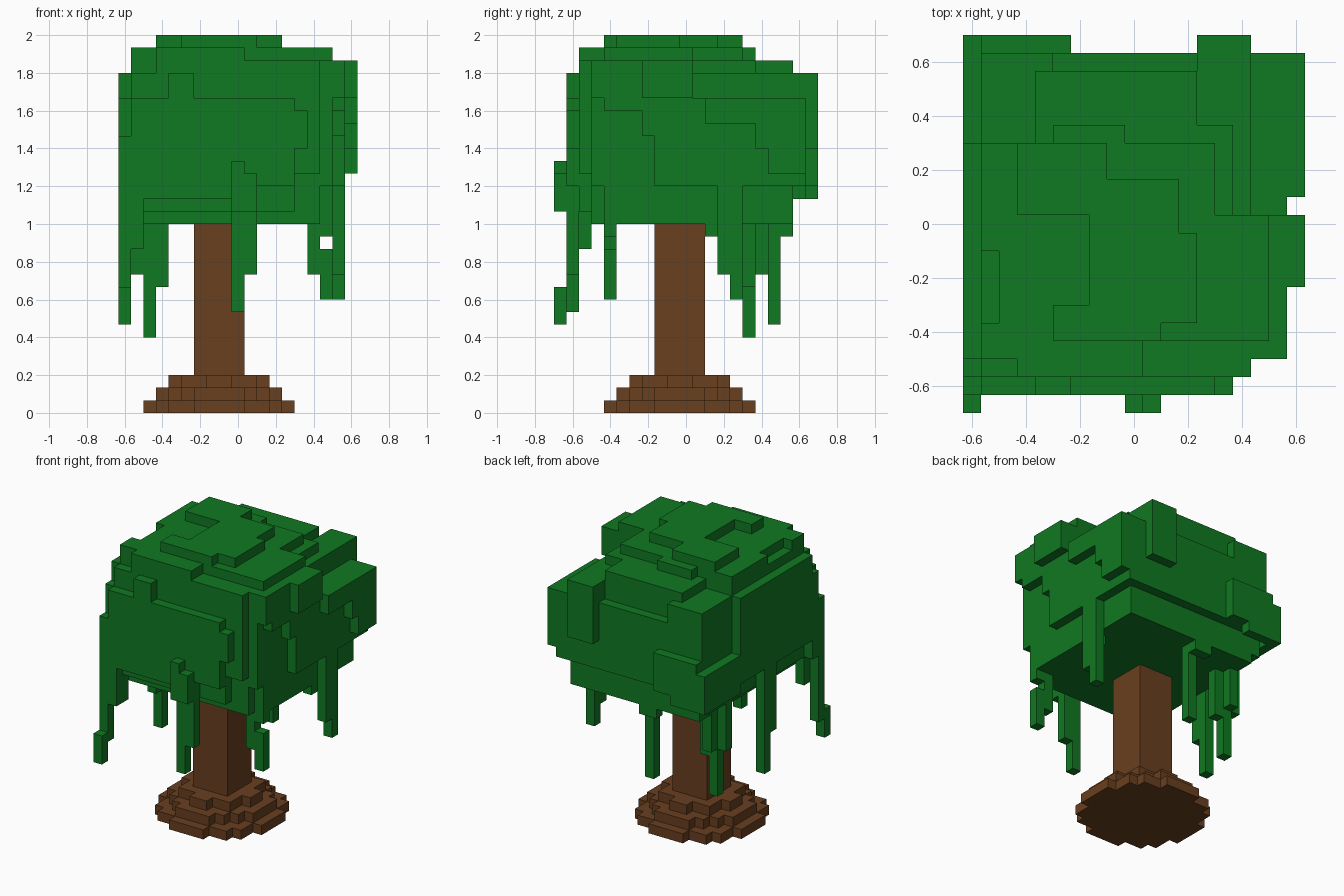
import bpy, bmesh
from mathutils import Vector

V = 1 / 15                      # block size
OX, OY = -9.5, -10.5            # grid origin in blocks


def block(x0, x1, y0, y1, z0, z1):
    return {(x, y, z) for x in range(x0, x1) for y in range(y0, y1) for z in range(z0, z1)}


def fill(*boxes):
    out = set()
    for b in boxes:
        out |= block(*b)
    return out


def disc(cx, cy, r, z):
    return {(x, y, z) for x in range(30) for y in range(30)
            if (x + .5 - cx) ** 2 + (y + .5 - cy) ** 2 <= (r - .25) ** 2}


# the six sides of a block
SIDES = {(1, 0, 0): [(1, 0, 0), (1, 1, 0), (1, 1, 1), (1, 0, 1)],
         (-1, 0, 0): [(0, 0, 0), (0, 0, 1), (0, 1, 1), (0, 1, 0)],
         (0, 1, 0): [(0, 1, 0), (0, 1, 1), (1, 1, 1), (1, 1, 0)],
         (0, -1, 0): [(0, 0, 0), (1, 0, 0), (1, 0, 1), (0, 0, 1)],
         (0, 0, 1): [(0, 0, 1), (1, 0, 1), (1, 1, 1), (0, 1, 1)],
         (0, 0, -1): [(0, 0, 0), (0, 1, 0), (1, 1, 0), (1, 0, 0)]}


def build(name, cells, mat):
    bm = bmesh.new()
    verts = {}
    for c in cells:
        for d, quad in SIDES.items():
            if tuple(a + b for a, b in zip(c, d)) in cells:
                continue
            face = []
            for q in quad:
                p = tuple(a + b for a, b in zip(c, q))
                if p not in verts:
                    verts[p] = bm.verts.new(Vector((p[0] + OX, p[1] + OY, p[2])) * V)
                face.append(verts[p])
            bm.faces.new(face)
    bmesh.ops.dissolve_limit(bm, angle_limit=0.01, verts=bm.verts, edges=bm.edges)
    me = bpy.data.meshes.new(name)
    bm.to_mesh(me)
    bm.free()
    me.materials.append(mat)
    bpy.context.collection.objects.link(bpy.data.objects.new(name, me))


def material(name, rgb):
    m = bpy.data.materials.new(name)
    m.diffuse_color = (*rgb, 1)
    return m


bark = material("bark", (0.14, 0.05, 0.014))
leaf = material("leaf", (0.005, 0.19, 0.016))

# trunk and stepped root mound
build("trunk", block(6, 10, 8, 12, 3, 15), bark)
build("root_mound", disc(8, 10, 6, 0) | disc(8, 10, 5, 1) | disc(8, 10, 4, 2), bark)

# canopy: underside and main body
crown = fill((2, 17, 3, 19, 15, 17), (1, 17, 2, 19, 16, 18), (1, 17, 2, 20, 18, 25),
             (0, 17, 3, 15, 18, 25), (0, 5, 3, 15, 24, 27), (1, 5, 15, 20, 18, 27),
             (1, 17, 3, 11, 25, 28), (1, 15, 11, 15, 25, 28), (5, 15, 15, 16, 25, 28),
             (15, 16, 11, 16, 25, 27))
# recessed front right corner
crown -= fill((14, 17, 2, 3, 15, 19), (16, 17, 2, 3, 15, 30), (16, 17, 3, 5, 15, 18))
# front face
crown |= fill((1, 14, 1, 2, 18, 25), (1, 10, 1, 2, 17, 18), (14, 15, 1, 2, 21, 24),
              (0, 1, 1, 3, 16, 22), (4, 6, 1, 2, 25, 27), (1, 16, 2, 3, 25, 27), (0, 1, 2, 3, 22, 25))
# right face
crown |= fill((17, 18, 8, 20, 18, 25), (17, 18, 7, 8, 22, 25), (17, 18, 4, 7, 24, 25),
              (17, 18, 3, 11, 25, 28), (18, 19, 7, 11, 25, 28), (18, 19, 12, 20, 23, 25),
              (18, 19, 16, 20, 21, 23), (18, 19, 17, 20, 19, 21))
# back face
crown |= fill((0, 1, 15, 21, 17, 21), (1, 4, 20, 21, 17, 22), (4, 6, 20, 21, 18, 22),
              (13, 16, 16, 21, 21, 27), (4, 13, 15, 19, 25, 28))
# top terraces
crown |= fill((1, 14, 9, 15, 28, 29), (2, 17, 4, 11, 28, 29), (1, 3, 3, 5, 28, 29),
              (3, 10, 2, 4, 27, 29), (5, 9, 15, 16, 28, 29), (10, 16, 2, 4, 27, 28),
              (3, 8, 13, 15, 29, 30), (3, 12, 11, 13, 29, 30), (7, 12, 10, 11, 29, 30),
              (7, 13, 6, 10, 29, 30), (5, 13, 5, 6, 29, 30), (5, 11, 4, 5, 29, 30))
# hanging vines: front, front left, left, back left, back, right, front right
crown |= fill((9, 10, 0, 1, 16, 20), (10, 11, 0, 1, 16, 19), (9, 10, 1, 2, 8, 18), (10, 11, 1, 2, 11, 18),
              (0, 1, 0, 1, 7, 10), (0, 1, 1, 2, 9, 17), (1, 2, 1, 3, 13, 17),
              (0, 1, 10, 11, 7, 18), (0, 1, 9, 10, 11, 18),
              (2, 3, 15, 16, 6, 15), (3, 4, 15, 16, 10, 15), (2, 3, 16, 17, 11, 15), (1, 2, 15, 16, 11, 18),
              (8, 9, 17, 18, 7, 15), (7, 9, 18, 19, 14, 15),
              (17, 18, 14, 15, 9, 18), (17, 18, 13, 14, 11, 18), (16, 17, 12, 14, 14, 17),
              (15, 16, 4, 5, 11, 15), (16, 17, 4, 5, 9, 13), (16, 17, 4, 5, 14, 18))
build("leaf_canopy", crown, leaf)
